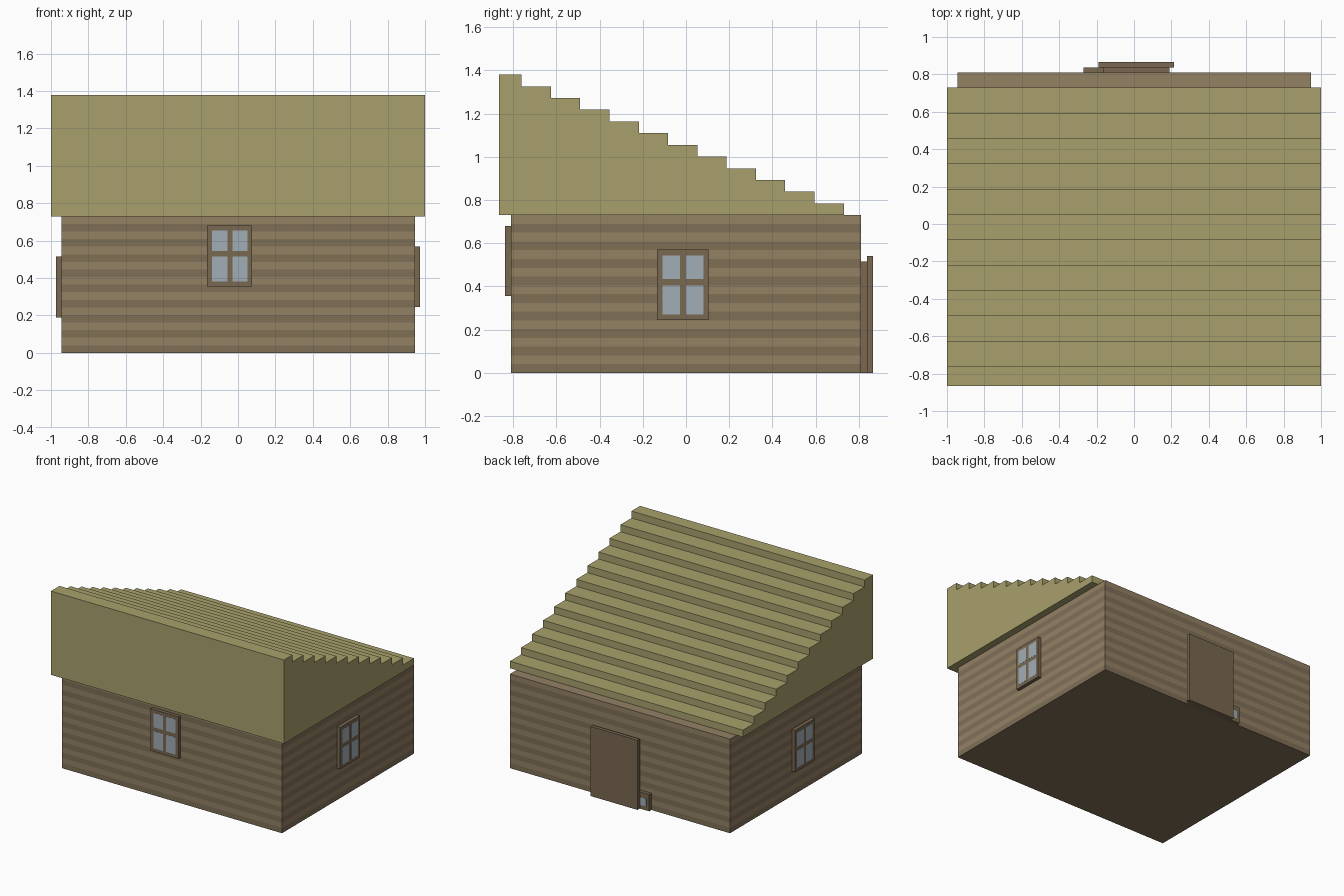
import bpy, bmesh

if "Cube" in bpy.data.objects:
    bpy.data.objects.remove(bpy.data.objects["Cube"])


def material(name, rgb):
    m = bpy.data.materials.new(name)
    m.diffuse_color = [(c / 255) ** 2.2 for c in rgb] + [1]
    m.use_nodes = True
    m.node_tree.nodes["Principled BSDF"].inputs["Base Color"].default_value = m.diffuse_color
    return m


LOG = material("log_light", (146, 128, 100))
SEAM = material("log_dark", (127, 111, 87))
THATCH = material("thatch", (167, 159, 108))
FRAME = material("frame_wood", (120, 104, 82))
DOOR = material("door_wood", (122, 103, 82))
GLASS = material("glass", (160, 172, 180))


def finish(name, bm, *mats):
    bmesh.ops.recalc_face_normals(bm, faces=bm.faces)
    mesh = bpy.data.meshes.new(name)
    bm.to_mesh(mesh)
    bm.free()
    for m in mats:
        mesh.materials.append(m)
    ob = bpy.data.objects.new(name, mesh)
    bpy.context.collection.objects.link(ob)
    return ob


def box(name, x, y, z, mat):
    bm = bmesh.new()
    bmesh.ops.create_cube(bm, size=1)
    for v in bm.verts:
        v.co = [r[0] if c < 0 else r[1] for c, r in zip(v.co, (x, y, z))]
    return finish(name, bm, mat)


# Log walls: one box sliced into alternating horizontal bands
WX, WY, WZ, BANDS = 0.945, 0.81, 0.73, 18
bm = bmesh.new()
rings = [[bm.verts.new((sx * WX, sy * WY, WZ * i / BANDS))
          for sx, sy in ((-1, -1), (1, -1), (1, 1), (-1, 1))]
         for i in range(BANDS + 1)]
for i in range(BANDS):
    for k in range(4):
        n = (k + 1) % 4
        f = bm.faces.new((rings[i][k], rings[i][n], rings[i + 1][n], rings[i + 1][k]))
        f.material_index = (i + 1) % 2
bm.faces.new(rings[0]).material_index = 1
bm.faces.new(rings[-1])
finish("log_walls", bm, LOG, SEAM)

# Stepped lean-to roof: staircase profile extruded across x
STEPS, BACK, RUN, TOP = 12, 0.73, 0.1355, 1.38
rise = (TOP - WZ) / STEPS
profile = [(-0.865, WZ), (BACK, WZ)]
for i in range(STEPS):
    y = BACK - i * RUN
    z = WZ + (i + 1) * rise
    profile += [(y, z), (y - RUN if i < STEPS - 1 else -0.865, z)]
bm = bmesh.new()
face = bm.faces.new([bm.verts.new((-1, y, z)) for y, z in [profile[0], profile[1]] + profile[2:]])
ext = bmesh.ops.extrude_face_region(bm, geom=[face], use_keep_orig=True)
bmesh.ops.translate(bm, vec=(2, 0, 0),
                    verts=[g for g in ext["geom"] if isinstance(g, bmesh.types.BMVert)])
finish("stepped_roof", bm, THATCH)


# Windows: frame slab with four panes on its outer face
def window(name, axis, side, wall, u0, z0, w=0.24, h=0.325, depth=0.027):
    def slab(part, u, d, z, mat):
        n = sorted((side * d[0], side * d[1]))
        x, y = (n, u) if axis == "x" else (u, n)
        box(name + part, x, y, z, mat)

    out = wall + depth
    slab("_frame", (u0, u0 + w), (wall, out), (z0, z0 + h), FRAME)
    for i, (a, b) in enumerate(((0.11, 0.45), (0.56, 0.9))):
        for j, (c, d) in enumerate(((0.08, 0.49), (0.58, 0.92))):
            slab(f"_pane_{i}{j}", (u0 + a * w, u0 + b * w), (out - 0.005, out + 0.001),
                 (z0 + c * h, z0 + d * h), GLASS)


window("front_window", "y", -1, WY, -0.165, 0.355)
window("right_window", "x", 1, WX, -0.135, 0.245)
window("left_window", "x", -1, WX, -0.19, 0.19)

# Back door: inner panel, outer panel and the low block beside it
box("inner_door", (-0.165, 0.19), (WY, 0.837), (0, 0.515), DOOR)
box("outer_door", (-0.19, 0.215), (0.837, 0.865), (0, 0.54), FRAME)
box("low_block", (-0.27, -0.165), (WY, 0.837), (0, 0.13), FRAME)
box("low_block_pane", (-0.245, -0.192), (0.832, 0.838), (0.03, 0.09), GLASS)
